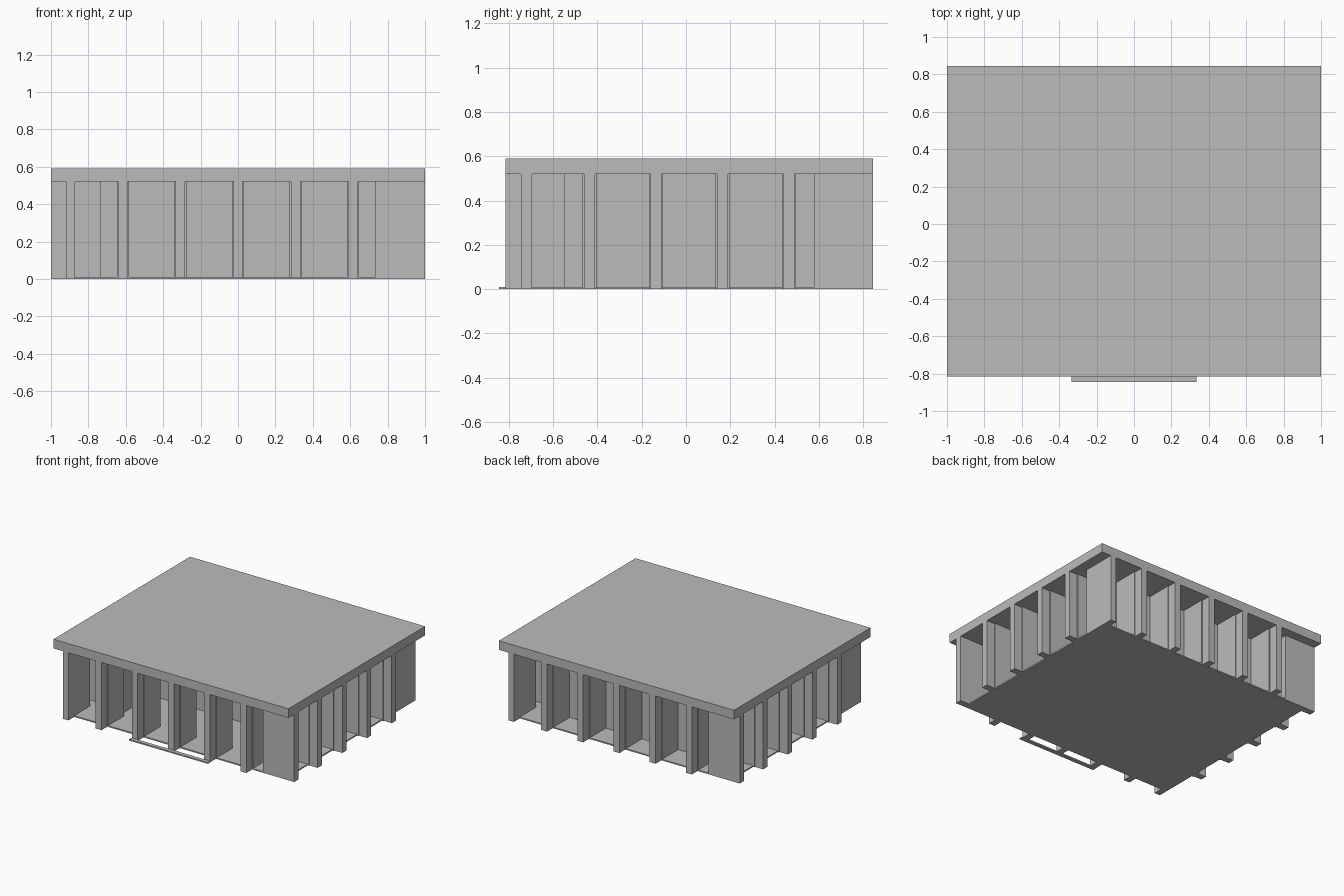
import bpy
import bmesh

old = bpy.data.objects.get("Cube")
if old:
    bpy.data.objects.remove(old, do_unlink=True)

grey = bpy.data.materials.new("concrete grey")
grey.use_nodes = True
grey.diffuse_color = (0.5, 0.5, 0.5, 1)
grey.node_tree.nodes["Principled BSDF"].inputs["Base Color"].default_value = (0.5, 0.5, 0.5, 1)


def prism(name, outline, z0, z1):
    """Extrude a flat plan outline from z0 up to z1."""
    bm = bmesh.new()
    face = bm.faces.new([bm.verts.new((x, y, z0)) for x, y in outline])
    up = bmesh.ops.extrude_face_region(bm, geom=[face])["geom"]
    bmesh.ops.translate(bm, vec=(0, 0, z1 - z0),
                        verts=[v for v in up if isinstance(v, bmesh.types.BMVert)])
    bmesh.ops.recalc_face_normals(bm, faces=bm.faces)
    mesh = bpy.data.meshes.new(name)
    bm.to_mesh(mesh)
    bm.free()
    mesh.materials.append(grey)
    obj = bpy.data.objects.new(name, mesh)
    bpy.context.collection.objects.link(obj)
    return obj


def slab(name, x0, x1, y0, y1, z0, z1):
    return prism(name, [(x0, y0), (x1, y0), (x1, y1), (x0, y1)], z0, z1)


MID = 0.015            # centre of the building in y
HX, HY = 1.0, 0.83     # half size of the roof
EAVE = 0.07            # roof overhang beyond the floor
DEEP = 0.265           # fin depth back to the core
TOP, ROOF, BASE = 0.52, 0.59, 0.01
THIN, WIDE = 0.025, 0.032   # half thickness of fin tip and fin body

# Roof and floor
slab("roof", -HX, HX, MID - HY, MID + HY, TOP, ROOF)
slab("floor", -HX + EAVE + 0.01, HX - EAVE - 0.01, MID - HY + EAVE, MID + HY - EAVE, 0, BASE)

# Core with a recessed entrance in the front
cx, cy, porch = HX - DEEP, HY - DEEP, 0.617
front, back, recess = MID - cy, MID + cy, -0.165
prism("core_walls", [(-cx, front), (-porch, front), (-porch, recess), (porch, recess),
                     (porch, front), (cx, front), (cx, back), (-cx, back)], BASE / 2, TOP)


def fin_outline(place):
    """Stepped fin plan: thin tip under the eave, wider body to the core."""
    pts = [(-THIN, 0), (THIN, 0), (THIN, EAVE), (WIDE, EAVE),
           (WIDE, DEEP), (-WIDE, DEEP), (-WIDE, EAVE), (-THIN, EAVE)]
    return [place(s, d) for s, d in pts]


# Fins on the front and back
for i in range(-2, 3):
    x = i * 0.308
    for side, name in ((-1, "front_fin"), (1, "back_fin")):
        prism(name, fin_outline(lambda s, d: (x + s, MID + side * (HY - d))), 0, TOP)

# Fins on the two sides
for i in range(4):
    y = MID + (i - 1.5) * 0.3
    for side, name in ((-1, "right_fin"), (1, "left_fin")):
        prism(name, fin_outline(lambda s, d: (side * (HX - d), y + s)), 0, TOP)

# Corner panels in a pinwheel
for k, end in ((1, "front"), (-1, "back")):
    a = [k * v for v in (cx, HX)]
    b = [MID - k * v for v in (HY - EAVE, HY - EAVE - 0.05)]
    slab(end + "_cross_panel", *sorted(a), *sorted(b), 0, TOP)
    a = [-k * v for v in (0.92, 0.872)]
    b = [MID - k * v for v in (HY, cy)]
    slab(end + "_long_panel", *sorted(a), *sorted(b), 0, TOP)

# Entrance step joining the three middle front fins
slab("entrance_step", -0.335, 0.335, -0.845, MID - HY, 0, BASE)
